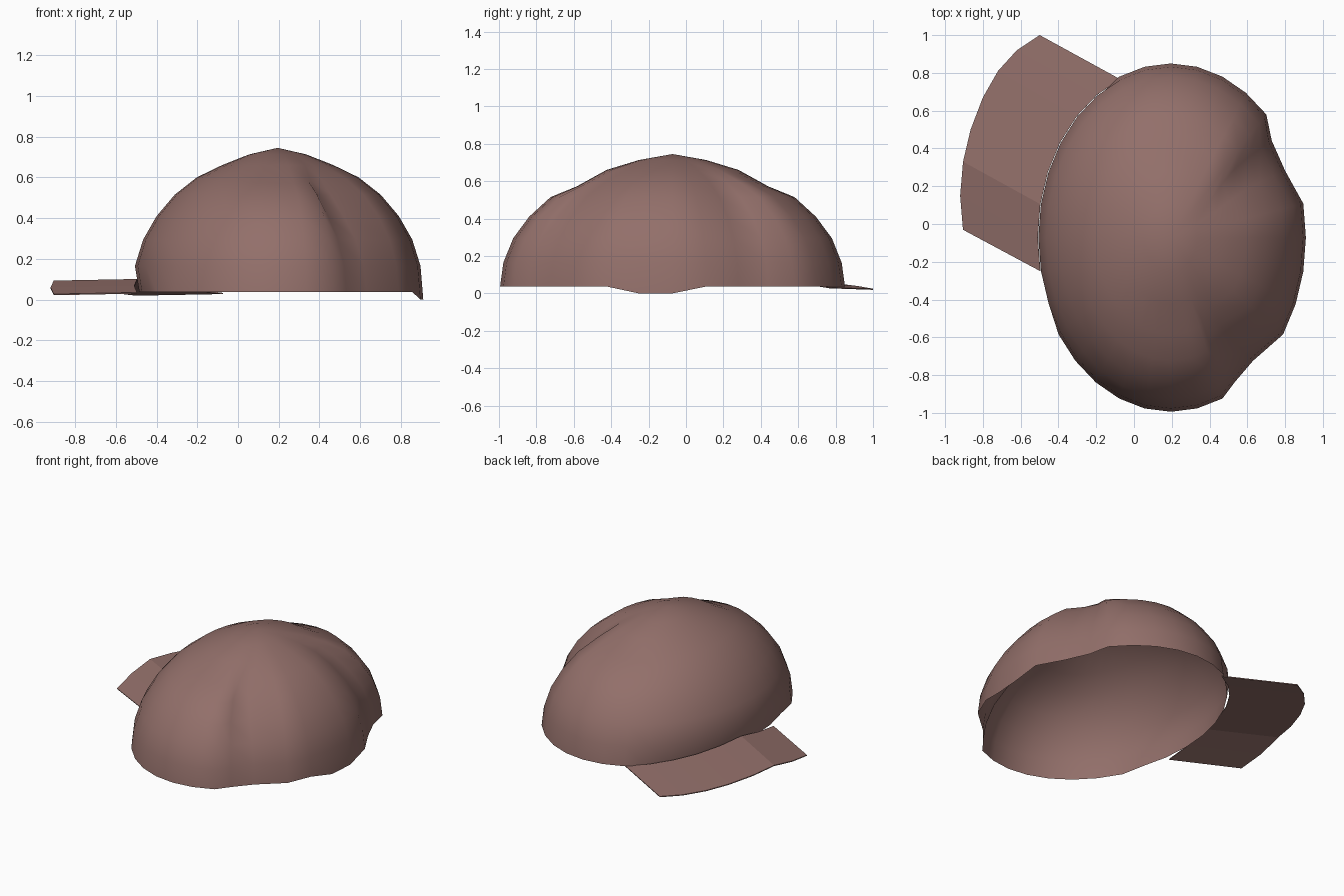
import bpy, bmesh, math

if "Cube" in bpy.data.objects:
    bpy.data.objects.remove(bpy.data.objects["Cube"])

CX, CY, RX, RY = 0.195, -0.072, 0.715, 0.922
SEG = 32

mat = bpy.data.materials.new("dusty brown")
mat.diffuse_color = (0.29, 0.16, 0.144, 1)
mat.use_nodes = True
mat.node_tree.nodes["Principled BSDF"].inputs["Base Color"].default_value = mat.diffuse_color


def finish(bm, name):
    bmesh.ops.recalc_face_normals(bm, faces=bm.faces[:])
    me = bpy.data.meshes.new(name)
    bm.to_mesh(me)
    bm.free()
    ob = bpy.data.objects.new(name, me)
    bpy.context.collection.objects.link(ob)
    me.materials.append(mat)
    return ob


def rim(i, k=1.0):
    a = 2 * math.pi * i / SEG
    return CX + RX * k * math.cos(a), CY + RY * k * math.sin(a)


# Crown: open half ellipsoid, with two soft dents on the +x side
heights = [0.713, 0.66, 0.60, 0.515, 0.41, 0.295, 0.165, 0.037]
dent = {2: 0.055, 3: 0.06, -4: 0.07, -5: 0.06}      # meridian: inward push
depth = [0, 0.3, 1.0, 1.4, 1.4, 1.2, 1.05, 1.0]     # push strength per ring
bm = bmesh.new()
top = bm.verts.new((CX, CY, 0.745))
rings = []
for r, z in enumerate(heights):
    k = math.sin(math.pi / 2 * (r + 1) / 8)
    row = []
    for i in range(SEG):
        j = i if i <= 16 else i - 32
        x, y = rim(i, k)
        h = z
        x -= dent.get(j, 0) * depth[r]
        if r == 2:                                  # crease toward both ends
            h -= 0.028 * abs(math.sin(2 * math.pi * i / SEG)) ** 4
        if r == 7:
            if j in (0, -1):                        # small flap at the side
                h = 0.0
            if 11 <= i <= 18:                       # rim tucked in above brim
                x += 0.035
        row.append(bm.verts.new((x, y, h)))
    rings.append(row)
for i in range(SEG):
    n = (i + 1) % SEG
    bm.faces.new((top, rings[0][i], rings[0][n]))
    for a, b in zip(rings, rings[1:]):
        bm.faces.new((a[i], b[i], b[n], a[n]))
crown = finish(bm, "cap_crown")
for p in crown.data.polygons:
    p.use_smooth = True

# Brim: bent sheet from the rim to a curved outer edge
outer = [(-0.5, 1.0), (-0.62, 0.92), (-0.72, 0.81), (-0.8, 0.67),
         (-0.865, 0.5), (-0.905, 0.33), (-0.92, 0.15), (-0.905, -0.03)]
zs = [0.022, 0.036, 0.05, 0.063, 0.077, 0.09, 0.056, 0.024]
bm = bmesh.new()
pairs = []
for n, ((x, y), z) in enumerate(zip(outer, zs)):
    ix, iy = rim(10 + n, 0.985)
    pairs.append((bm.verts.new((x, y, z)),
                  bm.verts.new((ix, iy, z + 0.008))))
for (a, b), (c, d) in zip(pairs, pairs[1:]):
    bm.faces.new((a, b, d, c))
brim = finish(bm, "cap_brim")
sol = brim.modifiers.new("thickness", "SOLIDIFY")
sol.thickness = 0.006
sol.offset = 0
